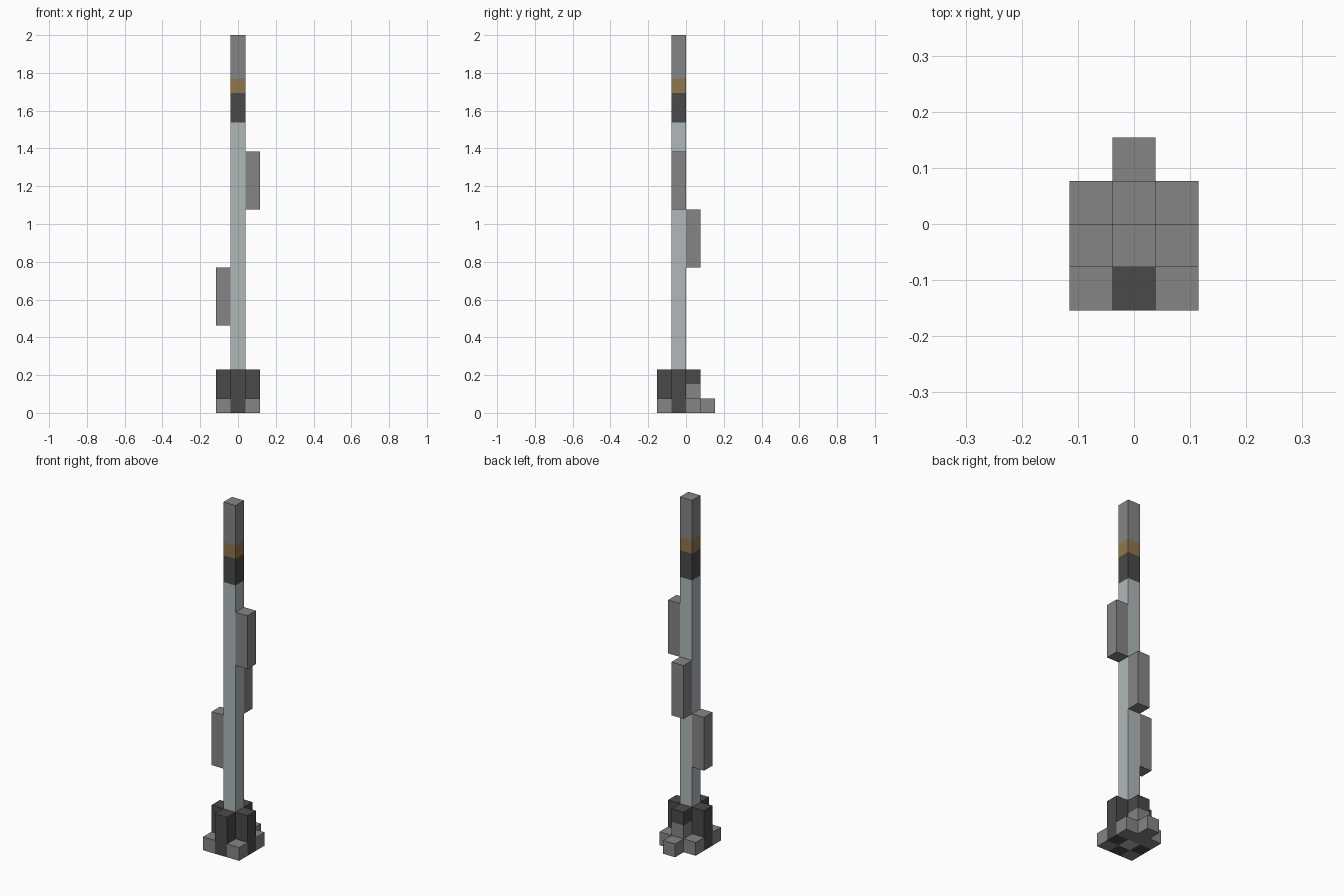
import bpy

cube = bpy.data.objects.get("Cube")
if cube:
    bpy.data.objects.remove(cube, do_unlink=True)

U = 2 / 26  # one block


def material(name, color):
    mat = bpy.data.materials.new(name)
    mat.use_nodes = True
    mat.diffuse_color = (*color, 1)
    for node in mat.node_tree.nodes:
        if node.type == "BSDF_PRINCIPLED":
            node.inputs["Base Color"].default_value = (*color, 1)
    return mat


pale = material("pale grey", (0.44, 0.485, 0.485))
grey = material("mid grey", (0.235, 0.235, 0.235))
dark = material("dark grey", (0.068, 0.068, 0.068))
brown = material("brown", (0.28, 0.18, 0.075))


def block(name, col, row, bottom, top, mat):
    """One-block-wide box; the pole stands at column 0, row 0."""
    bpy.ops.mesh.primitive_cube_add(size=1)
    obj = bpy.context.object
    obj.name = name
    for v in obj.data.vertices:
        x, y, z = v.co
        v.co = ((x + col) * U, (y + row - 0.5) * U,
                (bottom + (z + 0.5) * (top - bottom)) * U)
    obj.data.materials.append(mat)
    return obj


# Pole, stacked from the ground up
block("pole_shaft", 0, 0, 0, 20, pale)
block("pole_collar", 0, 0, 20, 22, dark)
block("pole_band", 0, 0, 22, 23, brown)
block("pole_tip", 0, 0, 23, 26, grey)

# Panels stepping around the pole
block("right_panel", -1, 0, 6, 10, grey)
block("back_panel", 0, 1, 10, 14, grey)
block("left_panel", 1, 0, 14, 18, grey)

# Base supports against the pole
block("front_support", 0, -1, 0, 3, dark)
block("back_support_lower", 0, 1, 0, 2, grey)
block("back_support_cap", 0, 1, 2, 3, dark)
block("back_foot", 0, 2, 0, 1, grey)

# Mirrored side supports and corner feet
for side, s in (("left", 1), ("right", -1)):
    block(side + "_support", s, 0, 0, 3, dark)
    block(side + "_front_foot", s, -1, 0, 1, grey)
    block(side + "_back_foot", s, 1, 0, 1, grey)
